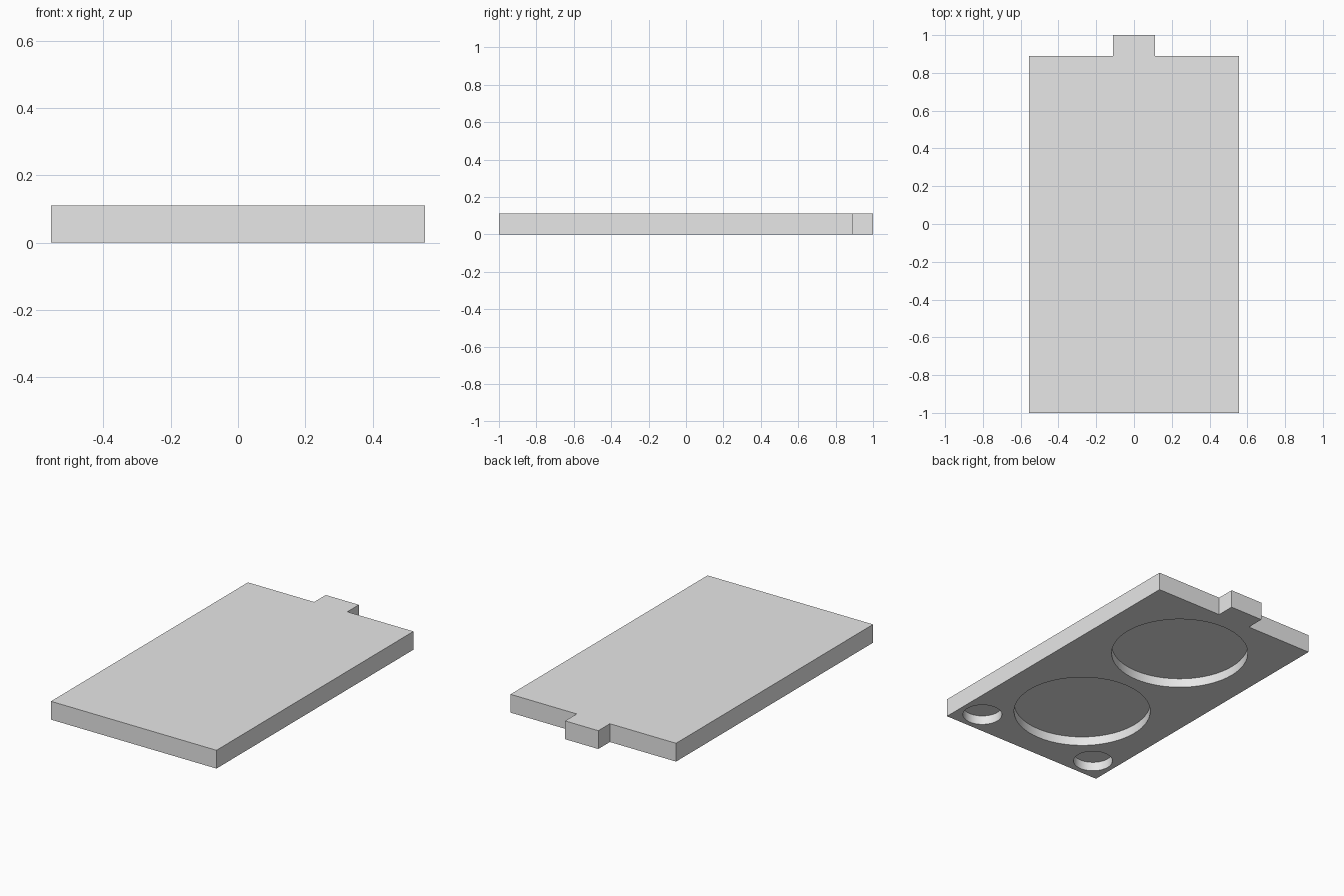
import bpy
import bmesh
from mathutils import Matrix

cube = bpy.data.objects.get("Cube")
if cube:
    bpy.data.objects.remove(cube, do_unlink=True)

U = 2 / 18          # one module: plate thickness and tab length
HALF_W = 5 * U
BACK = 1 - U

grey = bpy.data.materials.new("light_grey")
grey.use_nodes = True
grey.diffuse_color = (0.8, 0.8, 0.8, 1)
grey.node_tree.nodes["Principled BSDF"].inputs["Base Color"].default_value = (0.8, 0.8, 0.8, 1)


def add_object(name, bm):
    mesh = bpy.data.meshes.new(name)
    bmesh.ops.recalc_face_normals(bm, faces=bm.faces)
    bm.to_mesh(mesh)
    bm.free()
    mesh.materials.append(grey)
    obj = bpy.data.objects.new(name, mesh)
    bpy.context.collection.objects.link(obj)
    return obj


# Plate with a locating tab: one outline, extruded upward
half = [(HALF_W, -1), (HALF_W, BACK), (U, BACK), (U, 1)]
outline = half + [(-x, y) for x, y in reversed(half)]
bm = bmesh.new()
base = bm.faces.new([bm.verts.new((x, y, 0)) for x, y in outline])
top = bmesh.ops.extrude_face_region(bm, geom=[base])["geom"]
bmesh.ops.translate(bm, vec=(0, 0, U),
                    verts=[v for v in top if isinstance(v, bmesh.types.BMVert)])
plate = add_object("plate", bm)

# Round blind pockets in the underside: x, y, radius
pockets = [(0, 0.406, 3.5 * U), (0, -0.461, 3.5 * U)]
pockets += [(side * 0.412, -0.856, U) for side in (-1, 1)]
bm = bmesh.new()
for x, y, radius in pockets:
    bmesh.ops.create_cone(bm, cap_ends=True, segments=64, radius1=radius,
                          radius2=radius, depth=U,
                          matrix=Matrix.Translation((x, y, 0)))
cutter = add_object("pocket_cutter", bm)
cutter.hide_render = True

cut = plate.modifiers.new("pockets", 'BOOLEAN')
cut.operation = 'DIFFERENCE'
cut.solver = 'EXACT'
cut.object = cutter

# Apply the cut, drop the helper, smooth the pocket walls
bpy.ops.object.select_all(action='DESELECT')
plate.select_set(True)
bpy.context.view_layer.objects.active = plate
bpy.ops.object.modifier_apply(modifier=cut.name)
bpy.data.objects.remove(cutter, do_unlink=True)
bpy.ops.object.shade_smooth_by_angle()
